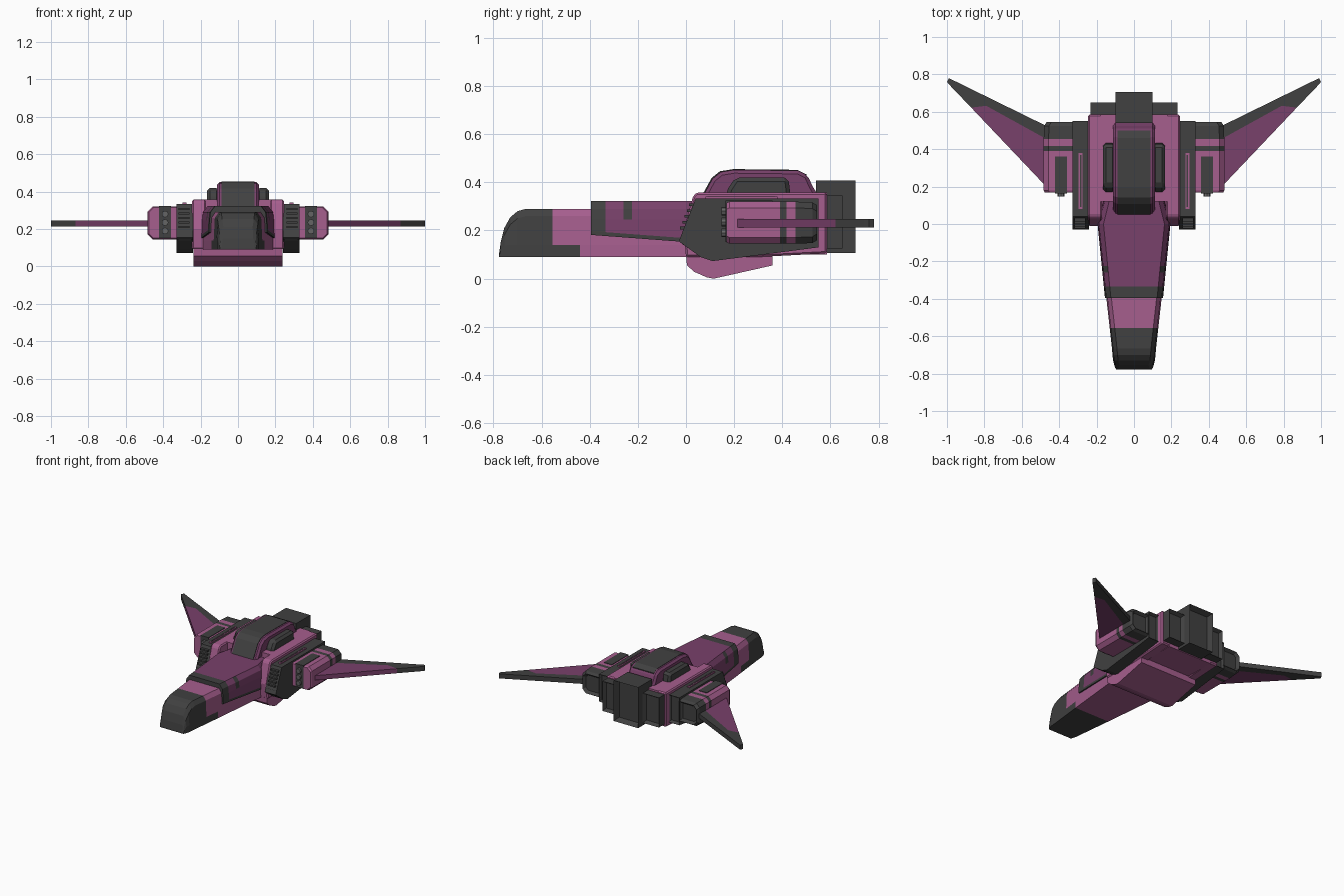
import bpy, bmesh, math
from mathutils import Vector

if "Cube" in bpy.data.objects:
    bpy.data.objects.remove(bpy.data.objects["Cube"])


def material(name, rgb):
    m = bpy.data.materials.new(name)
    m.diffuse_color = (*rgb, 1)
    m.use_nodes = True
    m.node_tree.nodes["Principled BSDF"].inputs["Base Color"].default_value = m.diffuse_color
    return m


PINK = material("light_plum", (0.38, 0.112, 0.27))
PLUM = material("dark_plum", (0.19, 0.052, 0.145))
GREY = material("charcoal", (0.052, 0.052, 0.052))
STEEL = material("steel_grey", (0.13, 0.13, 0.13))


def build(name, verts, faces, mats, rule=None, mirror=False, bevel=0, recess=None):
    """Make an object; rule(centre, normal) picks the material slot of each face."""
    bm = bmesh.new()
    vs = [bm.verts.new(v) for v in verts]
    for f in faces:
        bm.faces.new([vs[i] for i in f])
    bmesh.ops.recalc_face_normals(bm, faces=bm.faces)
    if recess:  # sink an inset panel into the rear face
        rim, depth = recess
        back = max(bm.faces, key=lambda f: f.normal.y * 10 + f.calc_center_median().y)
        bmesh.ops.inset_region(bm, faces=[back], thickness=rim, use_even_offset=True)
        bmesh.ops.translate(bm, verts=back.verts, vec=(0, -depth, 0))
    if rule:
        bm.normal_update()
        for f in bm.faces:
            f.material_index = rule(f.calc_center_median(), f.normal)
    me = bpy.data.meshes.new(name)
    bm.to_mesh(me)
    bm.free()
    for m in mats:
        me.materials.append(m)
    ob = bpy.data.objects.new(name, me)
    bpy.context.collection.objects.link(ob)
    if bevel:
        b = ob.modifiers.new("bevel", 'BEVEL')
        b.width, b.segments, b.limit_method = bevel, 1, 'ANGLE'
    if mirror:
        ob.modifiers.new("mirror", 'MIRROR')
    return ob


def rings(name, sections, mats, **kw):
    """Skin a row of equal-length closed sections and cap both ends."""
    n = len(sections[0])
    verts = [p for s in sections for p in s]
    faces = [list(range(n)), list(range(len(verts) - n, len(verts)))]
    for k in range(len(sections) - 1):
        for i in range(n):
            j = (i + 1) % n
            faces.append([k * n + i, k * n + j, (k + 1) * n + j, (k + 1) * n + i])
    return build(name, verts, faces, mats, **kw)


def slab(name, outline, a, b, axis, mats, **kw):
    """Extrude a 2D outline from a to b along an axis."""
    place = {'X': lambda p, t: (t, p[0], p[1]),
             'Y': lambda p, t: (p[0], t, p[1]),
             'Z': lambda p, t: (p[0], p[1], t)}[axis]
    return rings(name, [[place(p, t) for p in outline] for t in (a, b)], mats, **kw)


def box(name, x, y, z, mats, **kw):
    return slab(name, [(x[0], z[0]), (x[1], z[0]), (x[1], z[1]), (x[0], z[1])],
                y[0], y[1], 'Y', mats, **kw)


def symmetric(half, y):
    return [(x, y, z) for x, z in half] + [(-x, y, z) for x, z in reversed(half)]


# Nose and lower neck: one tapering body, painted by position
def nose_section(y, w, top):
    h = top - 0.09
    c = min(0.03, h * 0.3)
    return symmetric([(w, 0.09), (w, 0.09 + min(0.05, h * 0.4)),
                      (w - 0.006, top - c), (w - 0.006 - c * 0.7, top)], y)


def nose_paint(c, n):
    if c.y < -0.555 or (c.y < -0.44 and c.z < 0.14):
        return 1
    return 0


nose = [(-0.777, 0.095, 0.10), (-0.77, 0.10, 0.15), (-0.755, 0.105, 0.21),
        (-0.73, 0.112, 0.255), (-0.70, 0.115, 0.28), (-0.665, 0.118, 0.29),
        (-0.555, 0.13, 0.29), (-0.44, 0.143, 0.29), (0.0, 0.188, 0.29), (0.13, 0.165, 0.29)]
rings("nose_body", [nose_section(*s) for s in nose], [PINK, GREY], rule=nose_paint)


# Neck cover with dark front band, lower trim and two side notches
def cover_section(y, w):
    z0 = 0.152 - 0.075 * min(y, 0)
    return symmetric([(w, z0), (w, z0 + 0.016), (w - 0.003, 0.245),
                      (w - 0.008, 0.29), (w - 0.032, 0.322)], y)


def cover_paint(c, n):
    notch = -0.26 < c.y < -0.225 and c.z > 0.245 and abs(c.x) > 0.08
    trim = c.z < 0.165 - 0.075 * min(c.y, 0)
    return 1 if c.y < -0.335 or notch or trim else 0


rings("neck_cover", [cover_section(y, 0.195 + 0.1 * y) for y in (-0.395, -0.335, -0.26, -0.225, 0)]
      + [cover_section(0.13, 0.163)], [PLUM, GREY], rule=cover_paint)

# Main hull: centre block, side shoulders and belly keel
box("hull_centre", (-0.18, 0.18), (0.12, 0.585), (0.10, 0.358), [PINK])
slab("hull_shoulder", [(0, 0.09), (-0.01, 0.2), (0.03, 0.345), (0.045, 0.358),
                       (0.585, 0.358), (0.585, 0.105), (0.3, 0.09)],
     0.172, 0.245, 'X', [PINK], mirror=True, bevel=0.008)
slab("belly_keel", [(0, 0.1), (0.004, 0.055), (0.035, 0.028), (0.085, 0.006), (0.115, 0),
                    (0.16, 0.01), (0.36, 0.055), (0.36, 0.11)], -0.237, 0.237, 'X', [PINK])

# Dorsal hump with a dark canopy strip wrapped over it
hump = [(0.05, 0.31), (0.08, 0.36), (0.11, 0.415), (0.145, 0.443), (0.2, 0.452),
        (0.465, 0.449), (0.505, 0.43), (0.525, 0.385), (0.55, 0.345)]
slab("hump_shell", hump, -0.112, 0.112, 'X', [PLUM], bevel=0.014)
strip = [(y - 0.004, z + 0.003) for y, z in hump[:7]] + [(0.5, 0.32)]
slab("canopy_strip", strip, -0.087, 0.087, 'X', [GREY])
slab("hump_side_vent", [(0.165, 0.34), (0.175, 0.375), (0.205, 0.42), (0.425, 0.42),
                        (0.435, 0.34)], 0.1, 0.167, 'X', [GREY], mirror=True, bevel=0.016)

# Dark inner pods beside the hull, with front slats and a top rail
slab("inner_pod", [(-0.03, 0.155), (0.04, 0.333), (0.55, 0.333), (0.55, 0.13),
                   (0.36, 0.105), (0.11, 0.073), (0.06, 0.09)],
     0.24, 0.33, 'X', [GREY], mirror=True, recess=(0.012, 0.02))
box("inner_pod_chin", (0.24, 0.33), (-0.02, 0.04), (0.14, 0.19), [GREY], mirror=True, bevel=0.008)
for i in range(5):
    z = 0.205 + i * 0.024
    y = -0.03 + (z - 0.155) * 0.393
    box(f"intake_slat_{i + 1}", (0.258, 0.318), (y - 0.014, y + 0.03), (z, z + 0.011),
        [GREY], mirror=True)
box("pod_top_rail", (0.276, 0.296), (0.08, 0.38), (0.325, 0.341), [PINK], mirror=True)
box("pod_rail_groove", (0.282, 0.290), (0.09, 0.37), (0.336, 0.343), [GREY], mirror=True)


# Outer wing-root pods: octagonal, painted in bands
def pod_section(y, s):
    c = 0.026
    x0, x1, z0, z1 = 0.325, 0.483 - s, 0.145 + s, 0.32 - s
    return [(x0, y, z0), (x1 - c, y, z0), (x1, y, z0 + c), (x1, y, z1 - c),
            (x1 - c, y, z1), (x0, y, z1)]


rings("outer_pod", [pod_section(y, s) for y, s in
                    ((0.168, 0.006), (0.18, 0), (0.39, 0), (0.418, 0), (0.455, 0),
                     (0.525, 0.003), (0.545, 0.015))], [PINK, GREY],
      rule=lambda c, n: 1 if c.y > 0.455 or 0.39 < c.y < 0.418 else 0,
      mirror=True, recess=(0.016, 0.02))

# Gun block set into each outer pod, with three short barrels
box("gun_block", (0.357, 0.422), (0.164, 0.36), (0.152, 0.324), [GREY], mirror=True)
for i, z in enumerate((0.19, 0.235, 0.28)):
    ring = [(0.39 + 0.018 * math.cos(a * math.pi / 4), z + 0.018 * math.sin(a * math.pi / 4))
            for a in range(8)]
    slab(f"gun_barrel_{i + 1}", ring, 0.148, 0.18, 'Y', [STEEL], mirror=True)

# Swept wings: plum panel with a charcoal trailing edge and tip
slab("wing_panel", [(0.46, 0.19), (0.87, 0.622), (0.79, 0.632), (0.46, 0.45)],
     0.213, 0.247, 'Z', [PLUM], mirror=True)
slab("wing_edge", [(0.46, 0.45), (0.79, 0.632), (0.87, 0.622), (0.985, 0.742), (1.0, 0.76),
                   (0.99, 0.78), (0.46, 0.52)], 0.213, 0.247, 'Z', [GREY], mirror=True)

# Rear engines: tall centre block and one lower block each side
box("centre_engine", (-0.1, 0.1), (0.54, 0.705), (0.106, 0.407), [GREY], recess=(0.018, 0.04))
box("side_engine", (0.1, 0.232), (0.57, 0.65), (0.125, 0.345), [GREY], mirror=True,
    recess=(0.015, 0.025))
